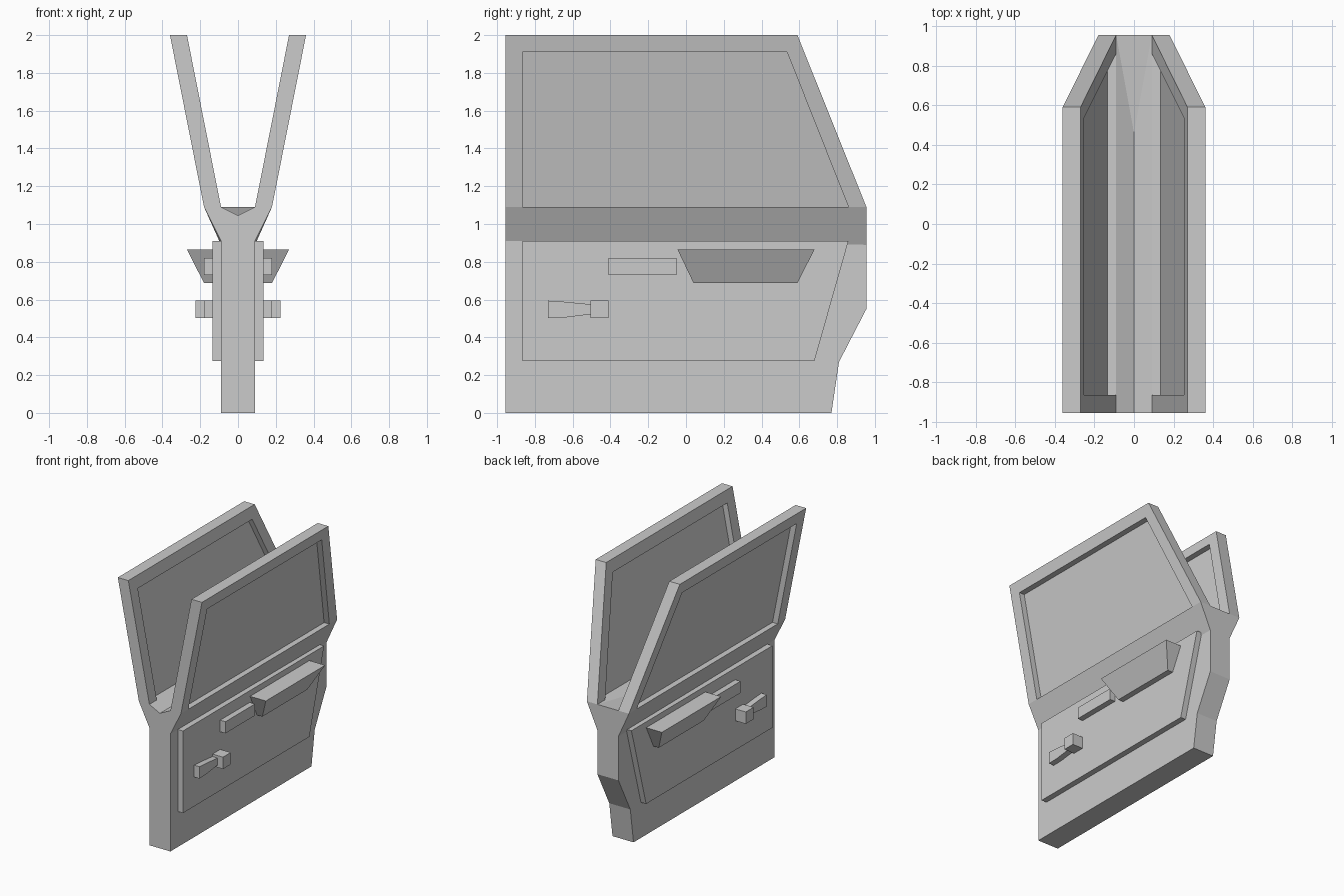
import bpy, bmesh

if "Cube" in bpy.data.objects:
    bpy.data.objects.remove(bpy.data.objects["Cube"])

BELT = 1.09                                   # height where the window frame starts


def make_object(name, faces):
    """Build one half from faces given as point lists, then mirror it across x = 0."""
    bm = bmesh.new()
    for pts in faces:
        bm.faces.new([bm.verts.new(p) for p in pts])
    bmesh.ops.remove_doubles(bm, verts=bm.verts, dist=0.0005)
    bmesh.ops.recalc_face_normals(bm, faces=bm.faces)
    mesh = bpy.data.meshes.new(name)
    bm.to_mesh(mesh)
    bm.free()
    obj = bpy.data.objects.new(name, mesh)
    bpy.context.collection.objects.link(obj)
    mod = obj.modifiers.new("Mirror", 'MIRROR')
    mod.use_axis = (True, False, False)
    mod.merge_threshold = 0.0005
    return obj


def loft(a, b, skip=()):
    """Caps a and b joined by side quads."""
    n = len(a)
    sides = [[a[i], a[(i + 1) % n], b[(i + 1) % n], b[i]]
             for i in range(n) if i not in skip]
    return [a, b] + sides


def slab(profile, x0, x1):
    """Extrude a (y, z) profile along x."""
    return loft([(x0, y, z) for y, z in profile], [(x1, y, z) for y, z in profile])


def lean(profile, x):
    """Place a (y, z) profile on the outward leaning window plane."""
    return [(x + (z - BELT) * 0.198, y, z) for y, z in profile]


# Door body: side outline, flared belt line and notched top
F, B = -0.955, 0.955
edge = [(F, 0), (0.77, 0), (0.81, 0.27), (B, 0.55), (B, 0.89)]
W, T = 0.09, 0.18
body = [[(W, y, z) for y, z in edge] + [(W, F, 0.91)],
        [(W, F, 0.91), (W, B, 0.89), (T, B, BELT), (T, 0.86, BELT),
         (T, -0.865, BELT), (T, F, BELT)],
        [(0, F, 0), (W, F, 0), (W, F, 0.91), (T, F, BELT), (W, F, BELT), (0, F, 1.045)],
        [(0, B, 0.89), (W, B, 0.89), (T, B, BELT), (W, B, BELT), (0, B, BELT)]]
for (y0, z0), (y1, z1) in zip(edge, edge[1:]):
    body.append([(0, y0, z0), (W, y0, z0), (W, y1, z1), (0, y1, z1)])
body += [[(0, F, 1.045), (W, F, BELT), (W, 0.14, BELT), (0, 0.46, 1.045)],
         [(0, 0.46, 1.045), (W, 0.14, BELT), (W, B, BELT)],
         [(0, 0.46, 1.045), (W, B, BELT), (0, B, BELT)],
         [(W, -0.865, BELT), (T, -0.865, BELT), (T, 0.86, BELT), (W, 0.86, BELT)]]
make_object("door_body", body)

# Window frame (open at the belt line) and the pane in the middle of its depth
opening = [(0.86, BELT), (0.535, 1.91), (-0.865, 1.91), (-0.865, BELT)]
arch = [(F, BELT), (F, 2.0), (0.59, 2.0), (B, BELT)] + opening
make_object("window_frame", loft(lean(arch, W), lean(arch, T), skip=(3, 7)))
make_object("window_pane", [lean(opening, 0.135)])

# Raised trim panel
make_object("trim_panel", slab([(-0.865, 0.275), (0.68, 0.275), (0.86, 0.91),
                                (-0.865, 0.91)], 0.09, 0.135))

# Armrest, tapering downwards
P = 0.135
make_object("armrest", loft(
    [(P, 0.04, 0.687), (T, 0.04, 0.687), (T, 0.59, 0.687), (P, 0.59, 0.687)],
    [(P, -0.045, 0.865), (0.27, -0.045, 0.865), (0.27, 0.68, 0.865), (P, 0.68, 0.865)]))

# Pull handle
make_object("pull_handle", slab([(-0.41, 0.73), (-0.05, 0.73), (-0.05, 0.82),
                                 (-0.41, 0.82)], P, T))

# Window crank and its knob
make_object("crank_arm", slab([(-0.73, 0.502), (-0.64, 0.505), (-0.505, 0.522),
                               (-0.505, 0.575), (-0.64, 0.588), (-0.73, 0.594)], P, T))
make_object("crank_knob", slab([(-0.505, 0.502), (-0.41, 0.502), (-0.41, 0.594),
                                (-0.505, 0.594)], P, 0.225))
